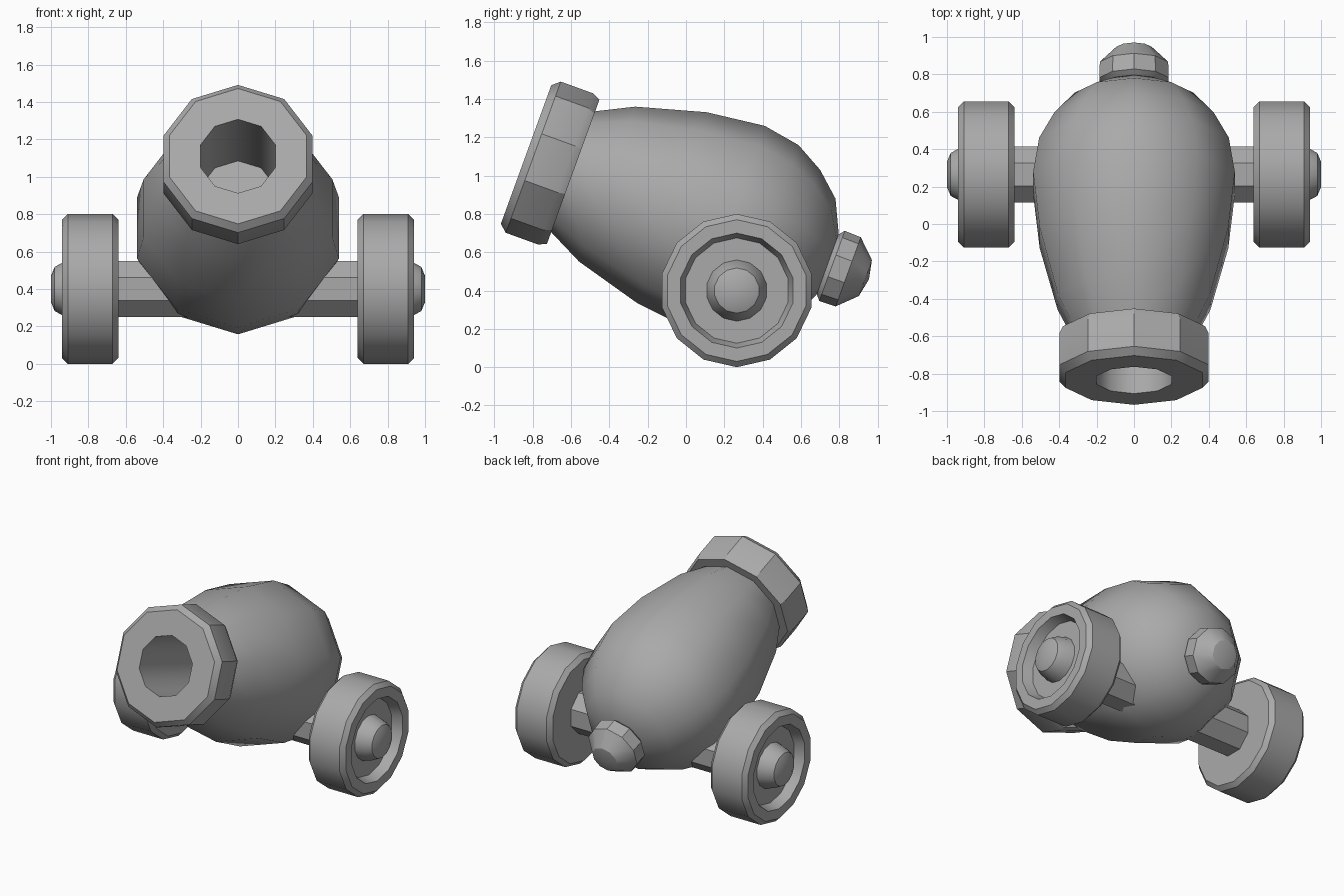
import bpy
import bmesh
from math import radians, sin, cos, tau
from mathutils import Matrix

cube = bpy.data.objects.get("Cube")
if cube:
    bpy.data.objects.remove(cube, do_unlink=True)

GREY = (0.4, 0.4, 0.4, 1.0)
iron = bpy.data.materials.new("grey iron")
iron.use_nodes = True
iron.diffuse_color = GREY
iron.node_tree.nodes["Principled BSDF"].inputs["Base Color"].default_value = GREY


def lathe(name, profile, sides, phase, matrix, angle=30):
    """Spin (along axis, radius) points about local z; profile runs with the outside on its right."""
    bm = bmesh.new()
    rings = []
    for along, radius in profile:
        if radius == 0:
            rings.append([bm.verts.new((0, 0, along))] * sides)
        else:
            turns = [radians(phase) + tau * k / sides for k in range(sides)]
            rings.append([bm.verts.new((radius * cos(a), radius * sin(a), along)) for a in turns])
    for low, high in zip(rings, rings[1:]):
        for k in range(sides):
            n = (k + 1) % sides
            corners = (low[k], low[n], high[n], high[k])
            bm.faces.new(list(dict.fromkeys(corners)))
    bm.transform(matrix)
    mesh = bpy.data.meshes.new(name)
    bm.to_mesh(mesh)
    bm.free()
    mesh.materials.append(iron)
    obj = bpy.data.objects.new(name, mesh)
    bpy.context.collection.objects.link(obj)
    bpy.ops.object.select_all(action="DESELECT")
    obj.select_set(True)
    bpy.context.view_layer.objects.active = obj
    bpy.ops.object.shade_smooth_by_angle(angle=radians(angle))
    return obj


# Barrel group: axis starts at the centre of the muzzle and slopes down to the tail
tilt = Matrix.Translation((0, -0.835, 1.11)) @ Matrix.Rotation(radians(-110), 4, "X")

lathe("barrel", [(0.25, 0.33), (0.45, 0.43), (0.81, 0.53), (1.12, 0.567), (1.32, 0.533),
                 (1.47, 0.45), (1.597, 0.336), (1.675, 0.17), (1.69, 0)], 10, 18, tilt, 44)
lathe("muzzle_ring", [(0, 0.21), (0, 0.385), (0.04, 0.42), (0.22, 0.42),
                      (0.262, 0.4), (0.262, 0.3)], 10, 18, tilt)
lathe("bore", [(0.65, 0), (0.65, 0.21), (0, 0.21)], 10, 18, tilt, 44)
lathe("tail_knob", [(1.62, 0.1), (1.7, 0.195), (1.79, 0.192), (1.885, 0.1), (1.905, 0)], 10, 18, tilt)

# Axle and wheels share one centre line
hub = Matrix.Translation((0, 0.265, 0.4))
lathe("axle", [(-0.7, 0), (-0.7, 0.162), (0.7, 0.162), (0.7, 0)], 8, 22.5,
      hub @ Matrix.Rotation(radians(90), 4, "Y"))

# Wheel with chamfered rim, sunken outer face and raised hub cap
wheel = [(0.64, 0), (0.64, 0.37), (0.67, 0.4), (0.91, 0.4), (0.94, 0.37), (0.94, 0.3),
         (0.87, 0.275), (0.87, 0.16), (0.94, 0.14), (0.98, 0.118), (1, 0.07), (1, 0)]
for side, turn in (("left", 90), ("right", -90)):
    lathe(side + "_wheel", wheel, 14, 0, hub @ Matrix.Rotation(radians(turn), 4, "Y"))
